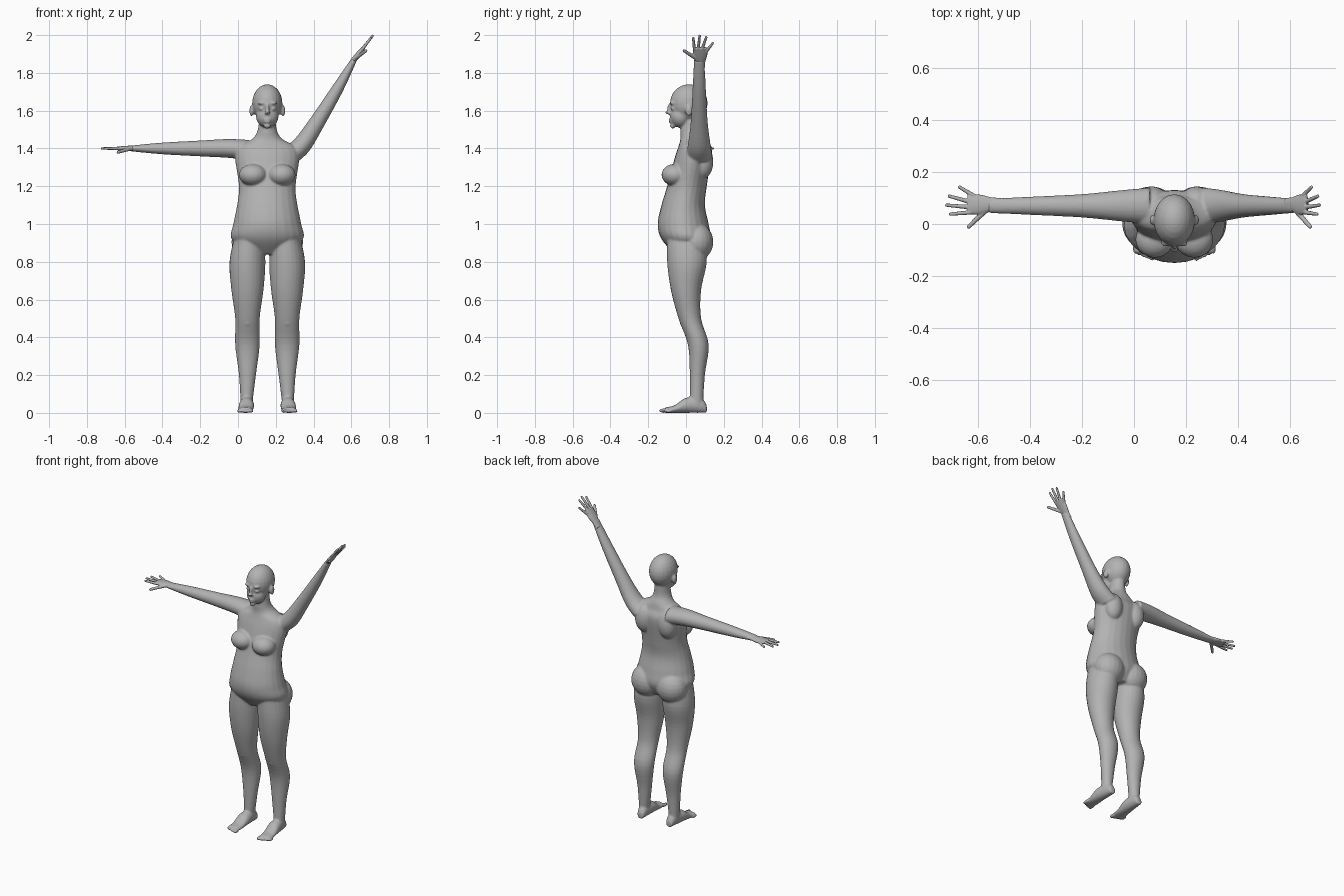
import bpy, bmesh, math
from mathutils import Vector, Matrix

if "Cube" in bpy.data.objects:
    bpy.data.objects.remove(bpy.data.objects["Cube"])

X, Y, Z = Vector((1, 0, 0)), Vector((0, 1, 0)), Vector((0, 0, 1))
AXIS = 0.155  # centre line of the trunk

skin = bpy.data.materials.new("plain_grey")
skin.use_nodes = True
skin.diffuse_color = (0.45, 0.45, 0.45, 1)
shader = next(node for node in skin.node_tree.nodes if node.type == 'BSDF_PRINCIPLED')
shader.inputs["Base Color"].default_value = skin.diffuse_color


def spline(rows, steps=5):
    """Smooth curve through rows of numbers."""
    rows = [Vector(row) for row in rows]
    last = len(rows) - 1
    curve = []
    for i in range(last):
        start, end = rows[i], rows[i + 1]
        leave = (end - rows[max(i - 1, 0)]) / 2
        arrive = (rows[min(i + 2, last)] - start) / 2
        for step in range(steps):
            t = step / steps
            ease = t * t * (3 - 2 * t)
            curve.append(start.lerp(end, ease) + leave * t * (1 - t) ** 2 - arrive * t * t * (1 - t))
    return curve + [rows[last]]


def loft(bm, rows, u, v, sides=24):
    """Tube of ellipses; each row is x, y, z, radius along u, radius along v."""
    rings = []
    for x, y, z, radius_u, radius_v in spline(rows):
        ring = []
        for side in range(sides):
            angle = math.tau * side / sides
            offset = u * radius_u * math.cos(angle) + v * radius_v * math.sin(angle)
            ring.append(bm.verts.new(Vector((x, y, z)) + offset))
        rings.append(ring)
    for lower, upper in zip(rings, rings[1:]):
        for side in range(sides):
            after = (side + 1) % sides
            bm.faces.new((lower[side], lower[after], upper[after], upper[side]))
    bm.faces.new(rings[0][::-1])
    bm.faces.new(rings[-1])


def ball(bm, centre, size):
    """Ellipsoid placed relative to the trunk's centre line."""
    place = Matrix.Translation(X * AXIS + Vector(centre)) @ Matrix.Diagonal((*size, 1))
    bmesh.ops.create_uvsphere(bm, u_segments=20, v_segments=12, radius=1, matrix=place)


def pair(bm, centre, size):
    """Two mirrored ellipsoids."""
    x, y, z = centre
    for sign in (-1, 1):
        ball(bm, (sign * x, y, z), size)


def finish(name, bm, voxel, iterations):
    """Fuse the overlapping forms into one smooth skin."""
    bmesh.ops.recalc_face_normals(bm, faces=bm.faces[:])
    mesh = bpy.data.meshes.new(name)
    bm.to_mesh(mesh)
    bm.free()
    obj = bpy.data.objects.new(name, mesh)
    bpy.context.scene.collection.objects.link(obj)
    fuse = obj.modifiers.new("fuse", 'REMESH')
    fuse.mode = 'VOXEL'
    fuse.voxel_size = voxel
    soften = obj.modifiers.new("soften", 'SMOOTH')
    soften.iterations = iterations
    bpy.context.view_layer.update()
    evaluated = obj.evaluated_get(bpy.context.evaluated_depsgraph_get())
    fused = bpy.data.meshes.new_from_object(evaluated)
    obj.modifiers.clear()
    obj.data = fused
    fused.materials.clear()
    fused.materials.append(skin)
    fused.shade_smooth()


body = bmesh.new()

# trunk and neck: height, half width, front, back
trunk = [(.84, .1, -.06, .09), (.92, .19, -.13, .13), (1, .18, -.15, .12), (1.1, .16, -.13, .1),
         (1.2, .15, -.1, .11), (1.35, .17, -.06, .13), (1.41, .15, -.04, .11),
         (1.45, .08, -.03, .1), (1.5, .05, -.03, .08), (1.6, .04, -.02, .08)]
loft(body, [(AXIS, (front + back) / 2, z, width, (back - front) / 2)
            for z, width, front, back in trunk], X, Y)

# skull and jaw
ball(body, centre=(0, .015, 1.64), size=(.08, .1, .1))
ball(body, centre=(0, -.03, 1.57), size=(.06, .055, .06))
# nose bridge, nose tip, lips and chin
ball(body, centre=(0, -.085, 1.61), size=(.01, .015, .03))
ball(body, centre=(0, -.095, 1.59), size=(.015, .015, .01))
for lip in (1.54, 1.553):
    ball(body, centre=(0, -.08, lip), size=(.02, .012, .006))
ball(body, centre=(0, -.07, 1.52), size=(.02, .015, .015))
# eyes, brows and ears
pair(body, centre=(.03, -.07, 1.61), size=(.015, .01, .01))
pair(body, centre=(.03, -.075, 1.64), size=(.025, .012, .007))
pair(body, centre=(.083, .015, 1.6), size=(.012, .02, .03))
# breasts, shoulder blades and buttocks
pair(body, centre=(.076, -.06, 1.26), size=(.074, .07, .058))
pair(body, centre=(.085, .09, 1.33), size=(.06, .055, .09))
pair(body, centre=(.09, .055, .905), size=(.1, .09, .1))
# kneecaps
pair(body, centre=(.105, 0, .49), size=(.035, .035, .045))

# leg: height, inner and outer offset, front, back
leg = [(.95, .02, .17, -.1, .1), (.8, .01, .2, -.1, .11), (.65, .02, .19, -.08, .08),
       (.5, .04, .17, -.04, .08), (.36, .04, .17, .01, .12), (.2, .06, .15, .02, .1),
       (.04, .08, .14, .02, .09)]
# foot: distance from front to back, half width, top
foot = [(.11, .02, .04), (.08, .03, .08), (0, .04, .08), (-.06, .04, .04), (-.11, .04, .03)]
for sign in (-1, 1):
    loft(body, [(AXIS + sign * (inner + outer) / 2, (front + back) / 2, z,
                 (outer - inner) / 2, (back - front) / 2)
                for z, inner, outer, front, back in leg], X, Y)
    loft(body, [(AXIS + sign * (.11 - y / 20), y, top / 2, width, top / 2)
                for y, width, top in foot], X, Z)
# toes, the big one on the inside
for toe in range(5):
    radius = .009 if toe else .012
    pair(body, centre=(.085 + toe / 60, toe / 150 - .12, radius), size=(radius, .024, radius))


def hand(name, wrist, along, back):
    """Palm with spread fingers; the thumb points to the front."""
    bm = bmesh.new()

    def at(reach, sideways, drop=0):
        return wrist + along * reach - Y * sideways - back * drop

    def digit(base, tip, radius):
        run = (tip - base).normalized()
        u = run.cross(back).normalized()
        end = radius * .75
        loft(bm, [(*base, radius, radius), (*tip, end, end)], u, u.cross(run), sides=12)
        ball(bm, centre=tip - X * AXIS, size=(end, end, end))

    palm = [(-.04, .026, .013), (0, .028, .015), (.04, .038, .014), (.09, .038, .01)]
    loft(bm, [(*at(reach, 0), width, depth) for reach, width, depth in palm], Y, back)
    for finger, reach in enumerate((.155, .17, .16, .12)):
        digit(at(reach / 2, .03 - finger / 50), at(reach, .037 - finger / 29), radius=.009)
    digit(at(.015, .018), at(.085, .085, drop=.02), radius=.011)
    finish(name, bm, voxel=.0032, iterations=2)


def arm(name, path, along, back):
    """Tapering arm along a path of x and z, ending in a hand."""
    girth = [(.07, .055), (.06, .05), (.045, .042), (.035, .031), (.028, .016)]
    loft(body, [(x, .07, z, *radii) for (x, z), radii in zip(path, girth)], Y, back)
    x, z = path[-1]
    hand(name, Vector((x, .075, z)) - along * .01, along, back)


arm("right_hand", [(.06, 1.39), (-.05, 1.4), (-.2, 1.4), (-.4, 1.4), (-.56, 1.4)], -X, Z)
aim = Vector((.61, 0, .79)).normalized()
arm("left_hand", [(.27, 1.36), (.34, 1.42), (.42, 1.54), (.53, 1.72), (.615, 1.87)],
    aim, aim.cross(Y))
finish("body", body, voxel=.006, iterations=5)
